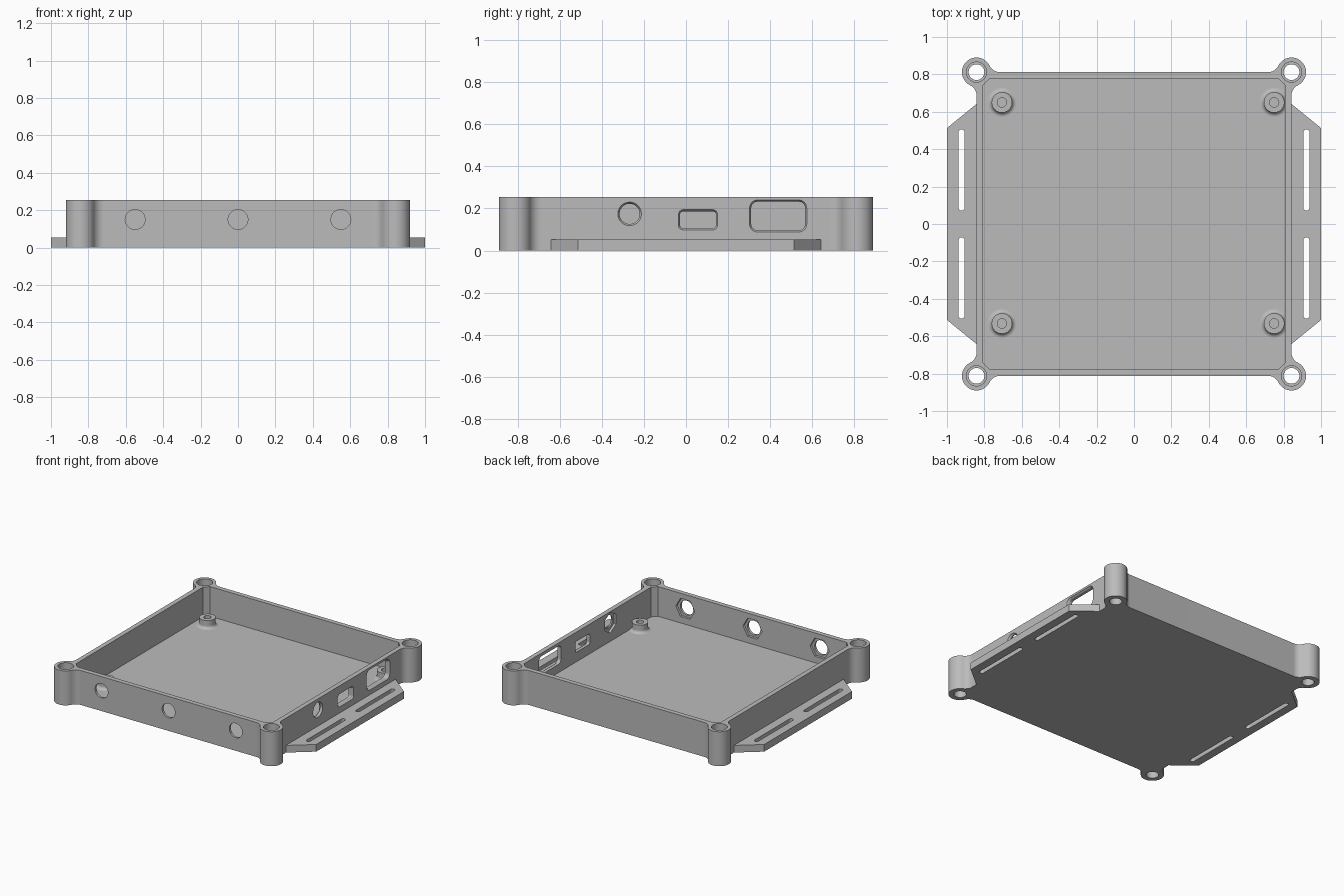
import bpy, bmesh
from math import sin, cos, pi, radians, atan2, sqrt
from mathutils import Vector

cube = bpy.data.objects.get("Cube")
if cube:
    bpy.data.objects.remove(cube)

grey = bpy.data.materials.new("plain_grey")
grey.use_nodes = True
grey.diffuse_color = (0.5, 0.5, 0.5, 1)
grey.node_tree.nodes["Principled BSDF"].inputs["Base Color"].default_value = (0.5, 0.5, 0.5, 1)

# Main dimensions
WX, WY, H = 0.842, 0.812, 0.255      # outer walls
WALL = FLOOR = 0.035
POST_R, FILLET = 0.078, 0.06
AXES = {"x": lambda a, b, d: (d, a, b),
        "y": lambda a, b, d: (a, d, b),
        "z": lambda a, b, d: (a, b, d)}


def arc(cx, cy, r, start, end, n):
    return [(cx + r * cos(start + (end - start) * i / n),
             cy + r * sin(start + (end - start) * i / n)) for i in range(n + 1)]


def circle(cx, cy, r, n=40, turn=0.0):
    return arc(cx, cy, r, turn, turn + 2 * pi, n)[:-1]


def rounded(cx, cy, w, h, r, n=8):
    pts = []
    for k, (sx, sy) in enumerate([(1, 1), (-1, 1), (-1, -1), (1, -1)]):
        pts += arc(cx + sx * (w / 2 - r), cy + sy * (h / 2 - r), r,
                   k * pi / 2, (k + 1) * pi / 2, n)
    return pts


def new_object(name, bm):
    bmesh.ops.recalc_face_normals(bm, faces=bm.faces)
    mesh = bpy.data.meshes.new(name)
    bm.to_mesh(mesh)
    bm.free()
    mesh.materials.append(grey)
    obj = bpy.data.objects.new(name, mesh)
    bpy.context.collection.objects.link(obj)
    return obj


def loft(name, rings, axis="z"):
    """Capped solid through equal-length outlines, given as (outline, depth)."""
    bm = bmesh.new()
    loops = [[bm.verts.new(AXES[axis](a, b, d)) for a, b in pts] for pts, d in rings]
    n = len(loops[0])
    for low, high in zip(loops, loops[1:]):
        for i in range(n):
            j = (i + 1) % n
            bm.faces.new((low[i], low[j], high[j], high[i]))
    bm.faces.new(loops[0])
    bm.faces.new(loops[-1])
    return new_object(name, bm)


def cut(target, cutter):
    cutter.hide_render = True
    mod = target.modifiers.new("cut", "BOOLEAN")
    mod.operation, mod.solver, mod.object = "DIFFERENCE", "EXACT", cutter
    bpy.context.view_layer.objects.active = target
    bpy.ops.object.modifier_apply(modifier=mod.name)
    bpy.data.objects.remove(cutter)


def smooth(obj):
    bpy.ops.object.select_all(action="DESELECT")
    obj.select_set(True)
    bpy.context.view_layer.objects.active = obj
    bpy.ops.object.shade_smooth_by_angle(angle=radians(30))
    obj.modifiers.new("even_shading", "WEIGHTED_NORMAL").keep_sharp = True


# Tray outline: one corner post blended into both walls, then mirrored
post = Vector((WX, WY))
reach = POST_R + FILLET
side = Vector((WX + FILLET, WY - sqrt(reach ** 2 - FILLET ** 2)))
back = Vector((WX - sqrt(reach ** 2 - FILLET ** 2), WY + FILLET))
to_side = atan2(side.y - post.y, side.x - post.x)
to_back = atan2(back.y - post.y, back.x - post.x)
corner = arc(side.x, side.y, FILLET, pi, to_side + pi, 8)
corner += arc(post.x, post.y, POST_R, to_side, to_back, 30)[1:]
corner += arc(back.x, back.y, FILLET, to_back - pi, -pi / 2, 8)[1:]
outline = corner + [(-x, y) for x, y in reversed(corner)]
outline += [(-x, -y) for x, y in corner] + [(x, -y) for x, y in reversed(corner)]
tray = loft("tray", [(outline, 0), (outline, H)])

# Cavity with chamfered corners
ix, iy, ch = WX - WALL, WY - WALL, 0.035
cavity = [(ix, -iy + ch), (ix, iy - ch), (ix - ch, iy), (-ix + ch, iy),
          (-ix, iy - ch), (-ix, -iy + ch), (-ix + ch, -iy), (ix - ch, -iy)]
cut(tray, loft("cavity_cutter", [(cavity, FLOOR), (cavity, H + 0.1)]))

# Stepped screw holes in the posts
for sx in (-1, 1):
    for sy in (-1, 1):
        bore = circle(sx * WX, sy * WY, 0.042)
        wide = circle(sx * WX, sy * WY, 0.054)
        cut(tray, loft("post_cutter", [(bore, -0.1), (bore, H - 0.06),
                                       (wide, H - 0.06), (wide, H + 0.1)]))

# Front button holes with hexagonal nut recesses inside
for x in (-0.55, 0, 0.55):
    hole, nut = circle(x, 0.15, 0.053), circle(x, 0.15, 0.078, 6)
    cut(tray, loft("hole_cutter", [(hole, -WY - 0.1), (hole, -WY + 0.1)], "y"))
    cut(tray, loft("nut_cutter", [(nut, -WY + 0.017), (nut, -WY + 0.1)], "y"))

# Left-side sockets with a small outer chamfer
def socket(shape):
    cut(tray, loft("socket_cutter", [(shape(0), WX - 0.08), (shape(0), WX - 0.012),
                                     (shape(0.02), WX + 0.018)], "x"))


socket(lambda o: circle(-0.268, 0.174, 0.048 + o))
socket(lambda o: rounded(0.057, 0.146, 0.17 + 2 * o, 0.08 + 2 * o, 0.015 + o))
socket(lambda o: rounded(0.438, 0.164, 0.256 + 2 * o, 0.136 + 2 * o, 0.03 + o))
nut = circle(-0.268, 0.174, 0.076, 6, pi / 2)
cut(tray, loft("nut_cutter", [(nut, WX - 0.08), (nut, WX - 0.017)], "x"))
smooth(tray)

# Slotted mounting flanges
for name, s in (("left_flange", 1), ("right_flange", -1)):
    plate = [(s * WX, -0.642), (s, -0.513), (s, 0.513), (s * WX, 0.642)]
    flange = loft(name, [(plate, 0), (plate, 0.053)])
    for y in (-0.289, 0.289):
        slot = rounded(s * 0.922, y, 0.032, 0.434, 0.0155)
        cut(flange, loft("slot_cutter", [(slot, -0.1), (slot, 0.1)]))
    smooth(flange)

# Board standoffs: turned profile with a flared foot and a blind hole
R, FOOT, TOP = 0.055, 0.022, FLOOR + 0.06
profile = arc(R + FOOT, FLOOR + FOOT, FOOT, -pi / 2, -pi, 6)
profile += [(R, TOP), (0.025, TOP), (0.025, FLOOR + 0.004), (0, FLOOR + 0.004)]
for row, y in (("back", 0.65), ("front", -0.532)):
    for column, x in (("left", 0.749), ("right", -0.706)):
        bm = bmesh.new()
        verts = [bm.verts.new((x + r, y, z)) for r, z in profile]
        edges = [bm.edges.new(pair) for pair in zip(verts, verts[1:])]
        bmesh.ops.spin(bm, geom=verts + edges, cent=(x, y, 0), axis=(0, 0, 1),
                       angle=2 * pi, steps=36)
        bmesh.ops.remove_doubles(bm, verts=bm.verts, dist=0.0005)
        smooth(new_object(row + "_" + column + "_standoff", bm))
